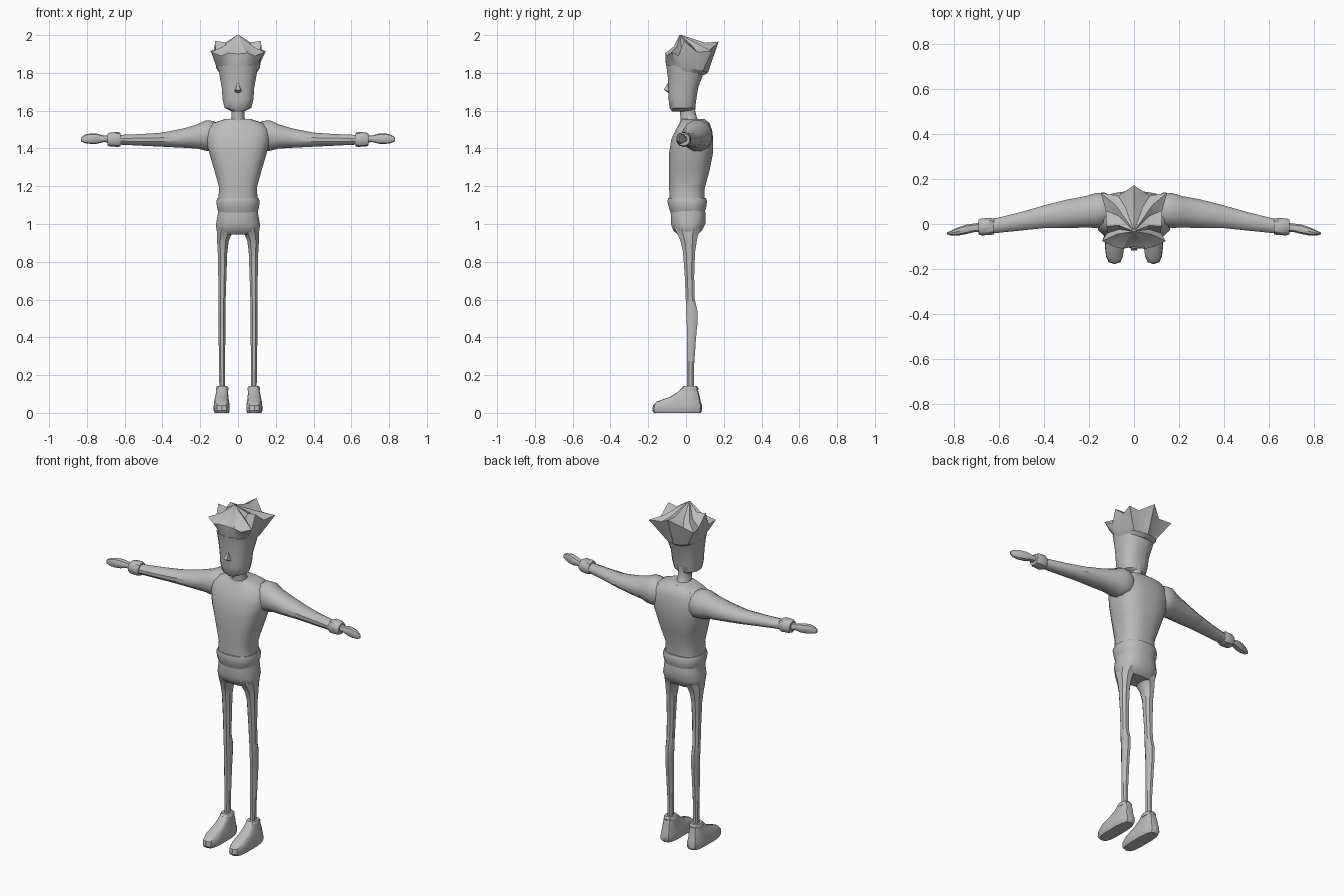
import bpy, bmesh, math
from mathutils import Vector

grey = bpy.data.materials.new("plain grey")
grey.diffuse_color = (0.5, 0.5, 0.5, 1)


def finish(name, bm, angle=35):
    bmesh.ops.recalc_face_normals(bm, faces=bm.faces)
    me = bpy.data.meshes.new(name)
    bm.to_mesh(me)
    bm.free()
    ob = bpy.data.objects.new(name, me)
    bpy.context.collection.objects.link(ob)
    me.materials.append(grey)
    bpy.ops.object.select_all(action='DESELECT')
    ob.select_set(True)
    bpy.context.view_layer.objects.active = ob
    bpy.ops.object.shade_smooth_by_angle(angle=math.radians(angle))
    return ob


def skin(name, rings, angle=35, cap=True):
    """Bridge rings of points in order and close both ends."""
    bm = bmesh.new()
    loops = [[bm.verts.new(p) for p in r] for r in rings]
    n = len(loops[0])
    for a, b in zip(loops, loops[1:]):
        for i in range(n):
            j = (i + 1) % n
            bm.faces.new((a[i], a[j], b[j], b[i]))
    if cap:
        bm.faces.new(loops[0])
        bm.faces.new(loops[-1])
    return finish(name, bm, angle)


def oval(axis, t, a0, a1, b0, b1, n=16, p=2.0):
    """Rounded section at t along the axis, spanning a0..a1 and b0..b1."""
    pts = []
    for i in range(n):
        w = 2 * math.pi * (i + 0.5) / n
        c, s = math.cos(w), math.sin(w)
        u = (a0 + a1) / 2 + (a1 - a0) / 2 * math.copysign(abs(c) ** (2 / p), c)
        v = (b0 + b1) / 2 + (b1 - b0) / 2 * math.copysign(abs(s) ** (2 / p), s)
        pts.append(Vector((u, v, t)) if axis == 'z' else Vector((t, u, v)))
    return pts


def column(name, rows, n=16, p=2.4, angle=35):
    """Centred body part; rows are z, half width, front y, back y."""
    return skin(name, [oval('z', z, -w, w, f, b, n, p) for z, w, f, b in rows], angle)


def pair(name, axis, rows, n=10, p=2.3, angle=35):
    """Left and right copies of a lofted limb."""
    for side, word in ((1, "left_"), (-1, "right_")):
        rings = [[Vector((q.x * side, q.y, q.z)) for q in oval(axis, *r, n, p)] for r in rows]
        skin(word + name, rings, angle)


# Torso
column("torso", [
    (1.13, .106, -.088, .098), (1.19, .100, -.09, .10), (1.28, .125, -.092, .125),
    (1.38, .155, -.09, .145), (1.45, .172, -.078, .145), (1.50, .166, -.055, .138),
    (1.535, .135, -.035, .125), (1.555, .07, -.025, .10)], 20, 2.7)

# Neck and head
column("neck", [(1.52, .055, -.03, .085), (1.56, .036, -.03, .06),
                (1.60, .034, -.035, .05), (1.66, .04, -.04, .055)], 12, 2)
column("head", [
    (1.595, .03, -.075, .03), (1.615, .072, -.088, .048), (1.66, .083, -.093, .056),
    (1.72, .087, -.095, .065), (1.78, .098, -.098, .088), (1.84, .108, -.106, .10)], 16, 2.5)

# Nose
bm = bmesh.new()
v = [bm.verts.new(c) for c in ((0, -.092, 1.755), (-.02, -.088, 1.70), (.02, -.088, 1.70),
                               (-.013, -.118, 1.71), (.013, -.118, 1.71), (0, -.085, 1.688))]
bmesh.ops.convex_hull(bm, input=v)
finish("nose", bm, 50)

# Spiky crown hat: half outline of the rim from front to back, then mirrored
half = [(0, -.10, 1.90), (.05, -.11, 1.905), (.09, -.10, 1.89), (.142, -.076, 1.91),
        (.118, -.04, 1.89), (.122, -.01, 1.97), (.125, .06, 1.91), (.147, .138, 1.915),
        (.07, .125, 1.92), (0, .172, 1.965)]
rim = [Vector(q) for q in half] + [Vector((-x, y, z)) for x, y, z in half[-2:0:-1]]
base, lower, upper = [], [], []
for i in range(len(rim)):
    w = 2 * math.pi * i / len(rim)
    s, c = math.sin(w), -math.cos(w)
    base.append(Vector((.098 * s, -.002 + .097 * c, 1.80 - .012 * c)))
    z = 1.832 - .03 * c
    lower.append(Vector((.118 * s, .004 + .113 * c, z)))
fold = [Vector((q.x * .55, .0 + (q.y - .0) * .6, 1.94 + (q.z - 1.91) * .35)) for q in rim]
peak = [Vector((q.x * .04, -.03 + q.y * .04, 2.0)) for q in rim]
skin("crown_hat", [base, lower, rim, fold, peak], 30)

# Waistband and hips
column("waistband", [(1.06, .104, -.083, .10), (1.085, .113, -.092, .108), (1.12, .116, -.10, .113),
                     (1.137, .111, -.096, .107), (1.137, .09, -.08, .09)], 16, 2.5)
column("hips", [(.945, .105, -.045, .065), (.965, .116, -.068, .085), (1.0, .118, -.082, .104),
                (1.05, .109, -.082, .105), (1.09, .106, -.083, .10)], 16, 2.5)

# Legs
pair("leg", 'z', [
    (.11, .068, .10, .003, .045), (.25, .067, .101, .003, .044), (.40, .066, .104, .003, .055),
    (.47, .065, .105, .002, .062), (.54, .064, .105, -.002, .063), (.60, .064, .105, -.003, .048),
    (.72, .06, .106, -.008, .045), (.85, .055, .109, -.018, .05), (.91, .047, .113, -.032, .06),
    (.945, .032, .115, -.048, .068), (.975, .008, .115, -.065, .085)], 8)

# Shoes: sole slab and upper
pair("shoe", 'z', [
    (0, .048, .124, -.17, .078), (.012, .043, .13, -.178, .086), (.04, .043, .129, -.175, .085),
    (.06, .047, .127, -.155, .078), (.085, .05, .122, -.085, .073), (.11, .053, .116, -.045, .066),
    (.135, .056, .112, -.018, .06)], 14, 3.2)
pair("shoe_collar", 'z', [(.118, .05, .117, -.024, .064), (.13, .049, .119, -.025, .066),
                          (.142, .056, .113, -.014, .058), (.142, .07, .10, .004, .044)], 10)

# Arms
pair("arm", 'x', [
    (.09, .0, .12, 1.40, 1.525), (.13, -.015, .142, 1.385, 1.548), (.17, -.02, .14, 1.385, 1.552),
    (.215, -.018, .126, 1.397, 1.53), (.29, -.02, .112, 1.402, 1.507), (.40, -.02, .084, 1.408, 1.485),
    (.50, -.03, .055, 1.413, 1.478), (.64, -.044, .02, 1.42, 1.472)], 12, 2.1)

# Wrist cuffs
pair("cuff", 'x', [
    (.622, -.035, .012, 1.425, 1.47), (.622, -.047, .024, 1.412, 1.482), (.635, -.051, .029, 1.408, 1.487),
    (.678, -.052, .026, 1.411, 1.485), (.69, -.047, .02, 1.415, 1.478), (.69, -.035, .0, 1.43, 1.465)], 10)

# Hands
pair("hand", 'x', [
    (.68, -.036, .006, 1.43, 1.468), (.71, -.037, .003, 1.434, 1.468), (.745, -.046, -.002, 1.425, 1.478),
    (.78, -.052, -.014, 1.424, 1.48), (.81, -.052, -.028, 1.428, 1.473), (.83, -.046, -.038, 1.438, 1.46)], 10)
